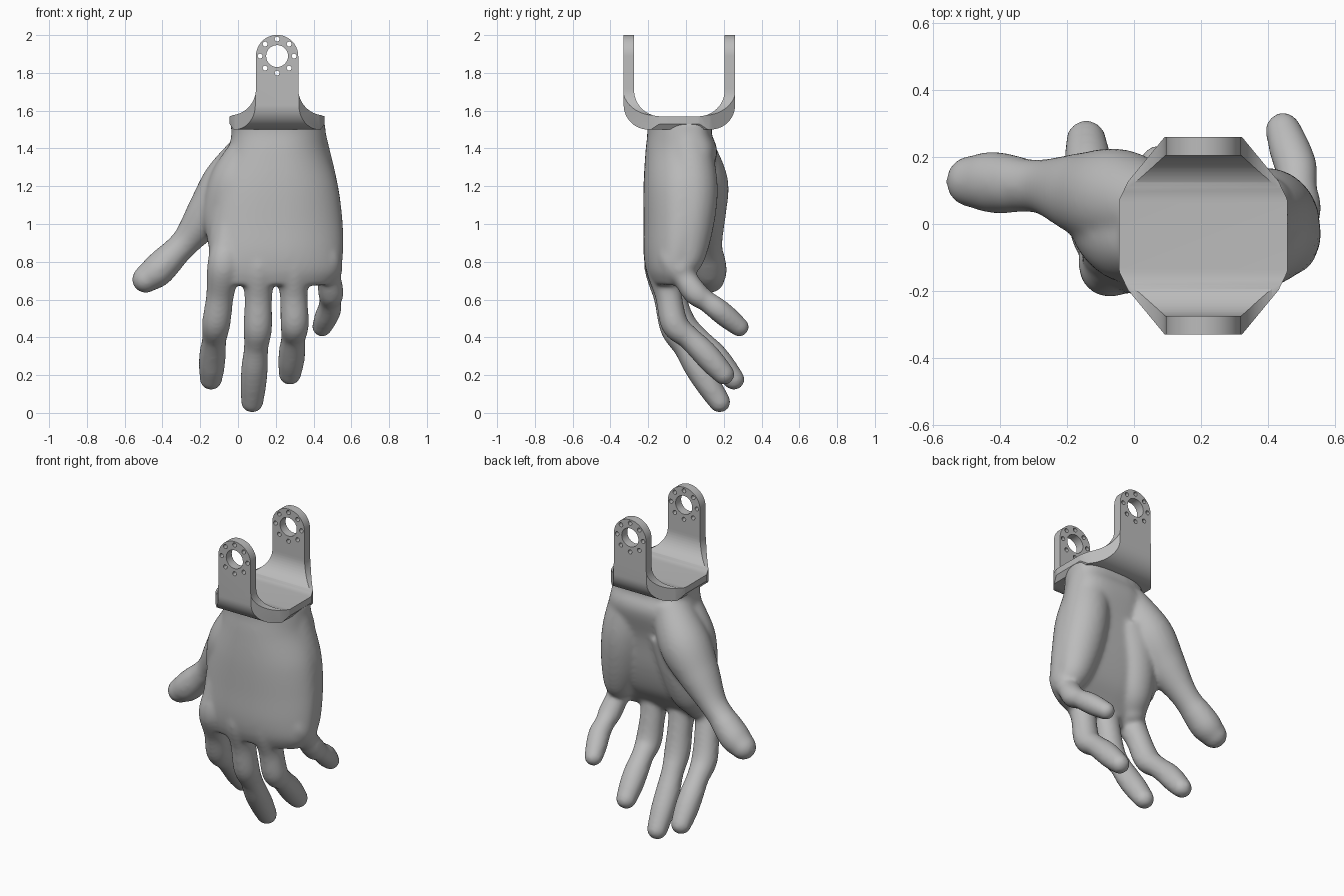
import bpy
import bmesh
from math import sin, cos, radians, pi
from mathutils import Vector, Matrix

old = bpy.data.objects.get("Cube")
if old:
    bpy.data.objects.remove(old, do_unlink=True)

grey = bpy.data.materials.new("plain grey")
grey.use_nodes = True
grey.diffuse_color = (0.5, 0.5, 0.5, 1)
grey.node_tree.nodes["Principled BSDF"].inputs["Base Color"].default_value = (0.5, 0.5, 0.5, 1)


def make_object(name, bm):
    bmesh.ops.recalc_face_normals(bm, faces=bm.faces[:])
    mesh = bpy.data.meshes.new(name)
    bm.to_mesh(mesh)
    bm.free()
    obj = bpy.data.objects.new(name, mesh)
    bpy.context.collection.objects.link(obj)
    return obj


def finish(obj, angle):
    """Apply the modifiers, shade smooth and set the material."""
    bpy.ops.object.select_all(action='DESELECT')
    obj.select_set(True)
    bpy.context.view_layer.objects.active = obj
    bpy.ops.object.convert(target='MESH')
    bpy.ops.object.shade_smooth_by_angle(angle=radians(angle))
    obj.data.materials.clear()
    obj.data.materials.append(grey)


def arc(cx, cy, r, start, end, steps=14):
    angles = [radians(start + (end - start) * i / steps) for i in range(steps + 1)]
    return [(cx + r * cos(a), cy + r * sin(a)) for a in angles]


def prism(name, outline, place, low, high):
    """Extrude a closed outline between two depths."""
    bm = bmesh.new()
    face = bm.faces.new([bm.verts.new(place(a, b, low)) for a, b in outline])
    new = bmesh.ops.extrude_face_region(bm, geom=[face])["geom"]
    move = Vector(place(0, 0, high)) - Vector(place(0, 0, low))
    bmesh.ops.translate(bm, vec=move, verts=[v for v in new if isinstance(v, bmesh.types.BMVert)])
    return make_object(name, bm)


def spline(points, steps=8):
    """Smooth curve through points of any dimension."""
    pts = [Vector(p) for p in points]
    pts = [pts[0] * 2 - pts[1]] + pts + [pts[-1] * 2 - pts[-2]]
    out = []
    for a, b, c, d in zip(pts, pts[1:], pts[2:], pts[3:]):
        for i in range(steps):
            t = i / steps
            out.append(b + (c - a) * (t / 2) + (a * 2 - b * 5 + c * 4 - d) * (t * t / 2)
                       + (b * 3 - a - c * 3 + d) * (t ** 3 / 2))
    return out + [pts[-2]]


def loft(bm, rings):
    rows = [[bm.verts.new(p) for p in ring] for ring in rings]
    n = len(rows[0])
    for r, s in zip(rows, rows[1:]):
        for i in range(n):
            j = (i + 1) % n
            bm.faces.new((r[i], r[j], s[j], s[i]))
    bm.faces.new(rows[0])
    bm.faces.new(rows[-1])


def tube(bm, points, width=1.0, sides=24):
    """Oval limb through (x, y, z, radius) points with a ball at the end."""
    path = spline(points)
    rings = []
    for i, p in enumerate(path):
        along = (path[min(i + 1, len(path) - 1)].xyz - path[max(i - 1, 0)].xyz).normalized()
        u = along.cross(Vector((1, 0, 0))).normalized()
        v = along.cross(u) * width
        rings.append([p.xyz + (u * cos(a) + v * sin(a)) * p.w
                      for a in (2 * pi * k / sides for k in range(sides))])
    loft(bm, rings)
    frame = Matrix((u, v, along)).transposed().to_4x4()
    bmesh.ops.create_uvsphere(bm, u_segments=24, v_segments=16, radius=p.w,
                              matrix=Matrix.Translation(p.xyz) @ frame)


FINGER_RADII = (0.075, 0.082, 0.086, 0.071, 0.073, 0.063, 0.068, 0.067, 0.058)


def finger(bm, joints, size=1.0):
    """Finger that swells at each joint and narrows between them."""
    centres = [Vector(joints[0])]
    for a, b in zip(joints, joints[1:]):
        centres += [(Vector(a) + Vector(b)) / 2, Vector(b)]
    tube(bm, [(*c, r * size) for c, r in zip(centres, FINGER_RADII)], 1.04)


# Palm and wrist: rounded sections as (z, left, right, front, back)
sections = [
    (1.55, -0.045, 0.46, -0.21, 0.15),
    (1.48, -0.035, 0.465, -0.205, 0.135),
    (1.38, -0.055, 0.48, -0.215, 0.165),
    (1.20, -0.11, 0.53, -0.225, 0.12),
    (1.00, -0.15, 0.555, -0.225, 0.09),
    (0.85, -0.155, 0.557, -0.225, 0.045),
    (0.75, -0.14, 0.54, -0.212, -0.02),
    (0.675, -0.1, 0.48, -0.185, -0.08),
]
hand = bmesh.new()
rings = []
for z, x0, x1, y0, y1 in spline(sections, 6):
    ring = []
    for k in range(48):
        c, s = cos(2 * pi * k / 48), sin(2 * pi * k / 48)
        px = abs(c) ** 0.85 * (1 if c > 0 else -1)
        py = abs(s) ** 0.85 * (1 if s > 0 else -1)
        arch = 0.05 * max(px, 0) ** 2
        ring.append(((x0 + x1 + (x1 - x0) * px) / 2,
                     (y0 + y1 + (y1 - y0) * py) / 2 + arch, z))
    rings.append(ring)
loft(hand, rings)

# Thumb with its fleshy base
tube(hand, [(0.09, 0.03, 1.42, 0.115), (-0.04, 0.07, 1.22, 0.153), (-0.155, 0.09, 1.06, 0.125),
            (-0.26, 0.11, 0.925, 0.086), (-0.32, 0.115, 0.86, 0.08), (-0.37, 0.12, 0.81, 0.088),
            (-0.43, 0.125, 0.75, 0.092), (-0.485, 0.127, 0.71, 0.078)], 0.95)

# Flesh between the thumb and the back of the hand
tube(hand, [(0.07, -0.06, 1.40, 0.11), (0.0, -0.03, 1.22, 0.15), (-0.06, -0.01, 1.05, 0.13),
            (-0.08, -0.04, 0.92, 0.085)])

# Flesh between the thumb and the first finger, on the palm side
tube(hand, [(0.08, 0.02, 1.25, 0.14), (0.02, 0.0, 1.05, 0.14), (-0.01, -0.03, 0.88, 0.12),
            (-0.04, -0.07, 0.78, 0.085)])

# Pad below the little finger
tube(hand, [(0.35, 0.01, 1.45, 0.12), (0.39, 0.03, 1.2, 0.138), (0.42, 0.015, 1.0, 0.133),
            (0.45, 0.0, 0.84, 0.105), (0.475, -0.03, 0.77, 0.08)])

# Four fingers, from palm to tip
finger(hand, [(-0.04, -0.11, 1.0), (-0.075, -0.13, 0.77), (-0.115, -0.02, 0.475),
              (-0.135, 0.145, 0.31), (-0.143, 0.253, 0.178)])
finger(hand, [(0.11, -0.11, 1.0), (0.11, -0.135, 0.77), (0.105, -0.065, 0.45),
              (0.088, 0.055, 0.245), (0.075, 0.178, 0.058)])
finger(hand, [(0.28, -0.11, 1.0), (0.29, -0.125, 0.77), (0.3, -0.06, 0.47),
              (0.287, 0.085, 0.33), (0.275, 0.2, 0.205)])
finger(hand, [(0.42, -0.08, 1.0), (0.468, -0.07, 0.8), (0.492, 0.05, 0.635),
              (0.485, 0.165, 0.55), (0.445, 0.282, 0.455)], 0.9)

# Fuse the parts of the hand into one smooth skin
hand = make_object("hand", hand)
remesh = hand.modifiers.new("fuse", 'REMESH')
remesh.mode = 'VOXEL'
remesh.voxel_size = 0.011
smooth = hand.modifiers.new("soften", 'SMOOTH')
smooth.factor = 0.5
smooth.iterations = 18
finish(hand, 80)

# Wrist bracket: a U profile trimmed to the outline of its lugs
profile = ([(-0.33, 2.05)] + arc(-0.2, 1.63, 0.13, 180, 270) + arc(0.13, 1.63, 0.13, 270, 360)
           + [(0.26, 2.05), (0.205, 2.05)] + arc(0.065, 1.71, 0.14, 0, -90)
           + arc(-0.135, 1.71, 0.14, 270, 180) + [(-0.275, 2.05)])
bracket = prism("wrist_bracket", profile, lambda a, b, d: (d, a, b), -0.1, 0.5)

mid_x, hole_z = 0.207, 1.889
outline = ([(0.43, 1.49), (0.459, 1.53)] + arc(0.459, 1.715, 0.14, 270, 180)
           + arc(mid_x, hole_z, 0.112, 0, 180, 32)
           + arc(-0.045, 1.715, 0.14, 0, -90) + [(-0.045, 1.53), (-0.016, 1.49)])
trim = prism("bracket_trim", outline, lambda a, b, d: (a, d, b), -0.5, 0.5)

# Slanted corners running from the base to the lugs
right_side = [(0.256, 0.04), (0.25, 0.075), (0.225, 0.127), (0.112, 0.264)]
left_side = [(-x, y) for x, y in reversed(right_side)]
front_side = [(-x, -y - 0.07) for x, y in right_side + left_side]
octagon = [(x + mid_x, y) for x, y in right_side + left_side + front_side]
corners = prism("bracket_corners", octagon, lambda a, b, d: (a, b, d), 1.4, 2.1)

# Pivot hole with a ring of eight screw holes through both lugs
drill = bmesh.new()
holes = [(mid_x, hole_z, 0.058)]
holes += [(x, z, 0.013) for x, z in arc(mid_x, hole_z, 0.09, 0, 315, 7)]
for x, z, r in holes:
    bmesh.ops.create_cone(drill, cap_ends=True, segments=32 if r > 0.05 else 16,
                          radius1=r, radius2=r, depth=1.2,
                          matrix=Matrix.Translation((x, 0, z)) @ Matrix.Rotation(pi / 2, 4, 'X'))
drill = make_object("bracket_drill", drill)

cutters = ((trim, 'INTERSECT'), (corners, 'INTERSECT'), (drill, 'DIFFERENCE'))
for cutter, operation in cutters:
    cutter.hide_render = True
    cut = bracket.modifiers.new(cutter.name, 'BOOLEAN')
    cut.operation = operation
    cut.solver = 'EXACT'
    cut.object = cutter
finish(bracket, 30)
for cutter, operation in cutters:
    bpy.data.objects.remove(cutter, do_unlink=True)
